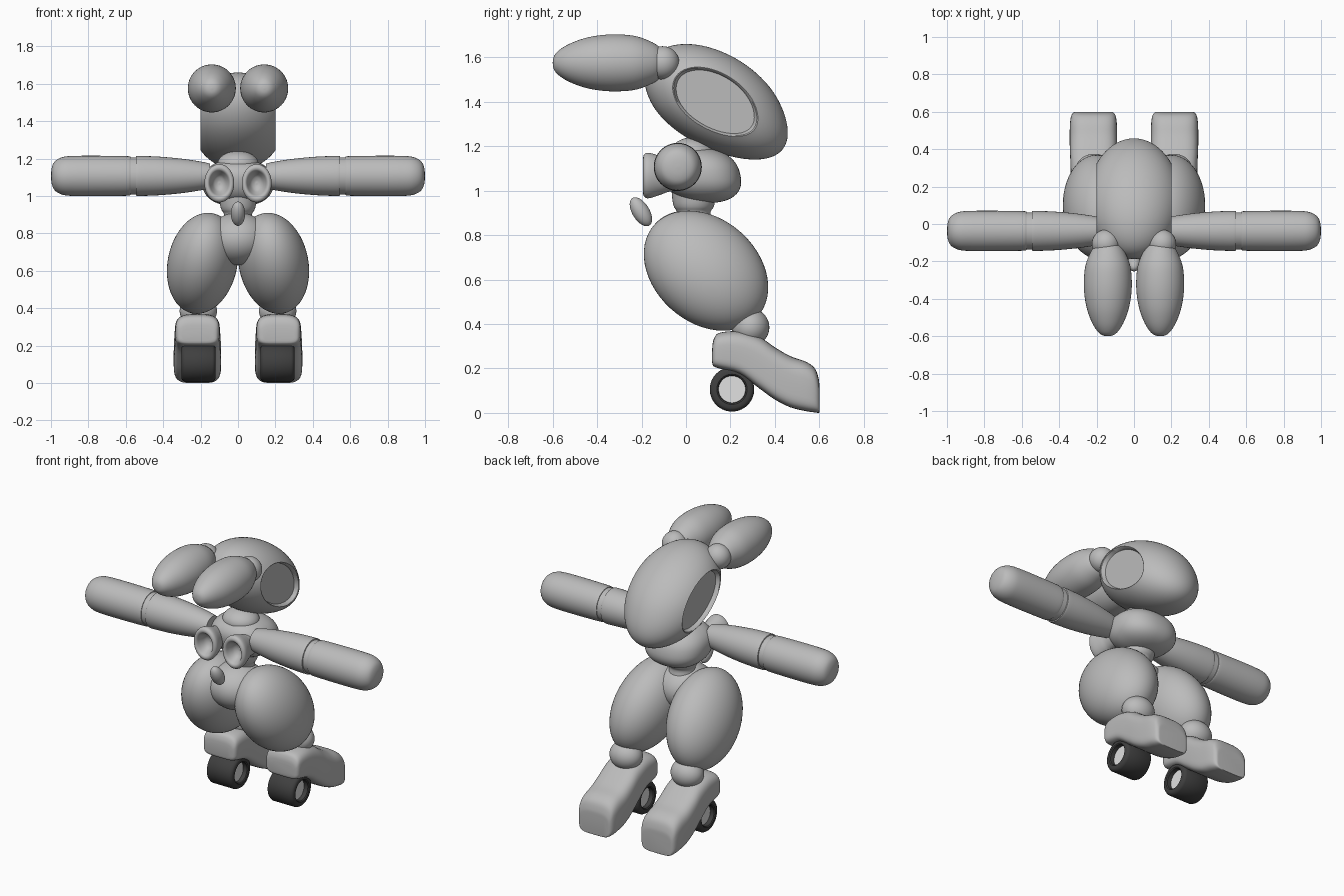
import bpy, bmesh, math
from mathutils import Vector

if "Cube" in bpy.data.objects:
    bpy.data.objects.remove(bpy.data.objects["Cube"])


def material(name, v):
    m = bpy.data.materials.new(name)
    m.diffuse_color = (v, v, v, 1)
    m.use_nodes = True
    m.node_tree.nodes["Principled BSDF"].inputs["Base Color"].default_value = m.diffuse_color
    return m


GREY = material("body grey", 0.5)
DARK = material("tyre dark grey", 0.05)
LIGHT = material("hub light grey", 0.75)


def finish(name, bm, mat, mirror, angle=35):
    bmesh.ops.remove_doubles(bm, verts=bm.verts, dist=1e-5)
    bmesh.ops.recalc_face_normals(bm, faces=bm.faces)
    me = bpy.data.meshes.new(name)
    bm.to_mesh(me)
    bm.free()
    me.materials.append(mat)
    for p in me.polygons:
        p.use_smooth = True
    me.set_sharp_from_angle(angle=math.radians(angle))
    ob = bpy.data.objects.new(name, me)
    bpy.context.collection.objects.link(ob)
    if mirror:
        ob.modifiers.new("mirror", 'MIRROR').use_mirror_merge = False
    return ob


def smooth(pts, n=4):
    """Catmull-Rom curve through tuples of any length."""
    out = []
    for i in range(len(pts) - 1):
        a, b, c, d = (pts[max(i - 1, 0)], pts[i], pts[i + 1], pts[min(i + 2, len(pts) - 1)])
        for k in range(n):
            t = k / n
            out.append(tuple(0.5 * (2 * q + (r - p) * t + (2 * p - 5 * q + 4 * r - s) * t * t
                                    + (3 * q - p - 3 * r + s) * t ** 3)
                             for p, q, r, s in zip(a, b, c, d)))
    return out + [pts[-1]]


def skin(bm, rings):
    rows = [[bm.verts.new(p) for p in ring] for ring in rings]
    n = len(rows[0])
    for a, b in zip(rows, rows[1:]):
        for i in range(n):
            bm.faces.new((a[i], a[(i + 1) % n], b[(i + 1) % n], b[i]))
    return rows


def lathe(name, profile, axis, fn, mat=GREY, mirror=False, segs=56):
    """Turn (along, radius) points round an axis, then place each point with fn."""
    bm = bmesh.new()
    rings = []
    for h, r in profile:
        r = max(r, 0)
        ring = []
        for i in range(segs):
            t = 2 * math.pi * i / segs
            c, s = r * math.cos(t), r * math.sin(t)
            ring.append(fn(Vector({'x': (h, c, s), 'y': (c, h, s), 'z': (c, s, h)}[axis])))
        rings.append(ring)
    skin(bm, rings)
    return finish(name, bm, mat, mirror)


def move(x, y, z):
    return lambda p: p + Vector((x, y, z))


def arc(a0=0, a1=180, n=28):
    return [(-math.cos(math.radians(a0 + (a1 - a0) * i / n)),
             math.sin(math.radians(a0 + (a1 - a0) * i / n))) for i in range(n + 1)]


def ellipsoid(name, centre, radii, kx=0, ky=0, box=1, mirror=False):
    """Sphere, leaned by kx, ky along its height; box < 1 squares it off."""
    def fn(p):
        q = [math.copysign(abs(v) ** box, v) * r for v, r in zip(p, radii)]
        return Vector(centre) + Vector((q[0] + kx * q[2], q[1] + ky * q[2], q[2]))
    return lathe(name, arc(), 'z', fn, mirror=mirror)


# Head: leaning egg with flattened sides and recessed side discs
def head_shape(p):
    y = 0.13 + 0.289 * p.y - 0.13 * p.z + 0.05 * max(0, -p.z) ** 2
    return Vector((p.x * 0.25, y, 1.40 + 0.26 * p.z))


lo = math.degrees(math.acos(0.8))
side = [(-0.7, 0), (-0.7, 0.55), (-0.79, 0.585)]
lathe("head", side + arc(lo, 180 - lo) + [(-h, r) for h, r in reversed(side)], 'x', head_shape, segs=72)

# Ears pointing forward, with ball joints
ear = [(-0.6, 0), (-0.595, 0.028), (-0.575, 0.054), (-0.53, 0.083), (-0.46, 0.11), (-0.38, 0.125),
       (-0.3, 0.128), (-0.22, 0.119), (-0.15, 0.092), (-0.115, 0.068)]
lathe("ear", smooth(ear) + [(-0.112, 0)], 'y', move(0.14, 0, 1.575), mirror=True)
ellipsoid("ear_joint", (0.15, -0.105, 1.575), (0.075, 0.075, 0.075), mirror=True)

# Neck, torso, waist and pelvis
ellipsoid("neck", (0, 0.03, 1.17), (0.11, 0.1, 0.07))
ellipsoid("torso", (0, 0.07, 1.07), (0.19, 0.175, 0.125), ky=-0.2, box=0.85)
lathe("waist", smooth([(0.85, 0.085), (0.9, 0.075), (0.925, 0.088), (0.95, 0.095), (1.0, 0.1)]),
      'z', move(0, 0.035, 0))
ellipsoid("pelvis", (0, 0, 0.77), (0.17, 0.17, 0.14))

# Chest pods: flared tubes with hollow cups
pod = [(0.08, 0.05), (-0.06, 0.055), (-0.11, 0.066), (-0.155, 0.078), (-0.18, 0.079), (-0.192, 0.068),
       (-0.188, 0.055), (-0.165, 0.044), (-0.14, 0.03), (-0.128, 0.012), (-0.127, 0)]
lathe("chest_pod", smooth(pod), 'y', lambda p: Vector((p.x + 0.1, p.y, p.z * 1.28 + 1.068)), mirror=True)

# Floating belly drop
ellipsoid("belly_drop", (0, -0.203, 0.905), (0.038, 0.043, 0.065), ky=-0.4)

# Arms, held straight out
arm = move(0, -0.037, 1.107)
upper = smooth([(0.15, 0.066), (0.2, 0.077), (0.3, 0.092), (0.42, 0.103), (0.53, 0.107), (0.545, 0.104)])
lathe("upper_arm", [(0.15, 0)] + upper + [(0.548, 0)], 'x', arm, mirror=True)
lathe("elbow", [(0.52, 0), (0.52, 0.099), (0.6, 0.099), (0.6, 0)], 'x', arm, mirror=True)
fore = smooth([(0.576, 0.103), (0.6, 0.106), (0.75, 0.108), (0.88, 0.107), (0.94, 0.1),
               (0.98, 0.077), (0.996, 0.042), (1.0, 0)])
lathe("forearm", [(0.575, 0)] + fore, 'x', arm, mirror=True)

# Legs
ellipsoid("thigh", (0.19, 0.09, 0.64), (0.188, 0.269, 0.27), kx=-0.11, ky=-0.288, mirror=True)
ellipsoid("knee_joint", (0.212, 0.29, 0.385), (0.1, 0.085, 0.085), mirror=True)

# Boots: rounded sections along y, as (y, low z, high z, half width)
stations = smooth([(0.118, 0.225, 0.29, 0.085), (0.124, 0.21, 0.33, 0.105), (0.15, 0.2, 0.36, 0.116),
                   (0.24, 0.175, 0.367, 0.12), (0.33, 0.11, 0.342, 0.123), (0.40, 0.06, 0.295, 0.126),
                   (0.47, 0.025, 0.255, 0.127), (0.54, 0.008, 0.23, 0.125), (0.58, 0.002, 0.2, 0.118),
                   (0.597, 0.0, 0.155, 0.105), (0.6, 0.005, 0.125, 0.09)])
bm = bmesh.new()
rings = []
for y, z0, z1, hw in stations:
    ring = []
    for i in range(48):
        t = 2 * math.pi * i / 48
        c, s = math.cos(t), math.sin(t)
        e = 0.6 if s > 0 else 0.4
        ring.append(Vector((0.217 + hw * math.copysign(abs(c) ** e, c), y,
                            (z0 + z1) / 2 + (z1 - z0) / 2 * math.copysign(abs(s) ** e, s))))
    rings.append(ring)
rows = skin(bm, rings)
bm.faces.new(rows[0])
bm.faces.new(rows[-1])
finish("boot", bm, GREY, True, 50)

# Heel wheels
wheel = move(0.211, 0.207, 0.106)
tyre = [(0.05, 0.06), (0.085, 0.062), (0.09, 0.068), (0.09, 0.084), (0.085, 0.093), (0.073, 0.1)]
lathe("tyre", [(-h, r) for h, r in tyre] + tyre[::-1], 'x', wheel, DARK, True)
lathe("wheel_hub", [(-0.06, 0), (-0.06, 0.064), (0.06, 0.064), (0.06, 0)], 'x', wheel, LIGHT, True)
